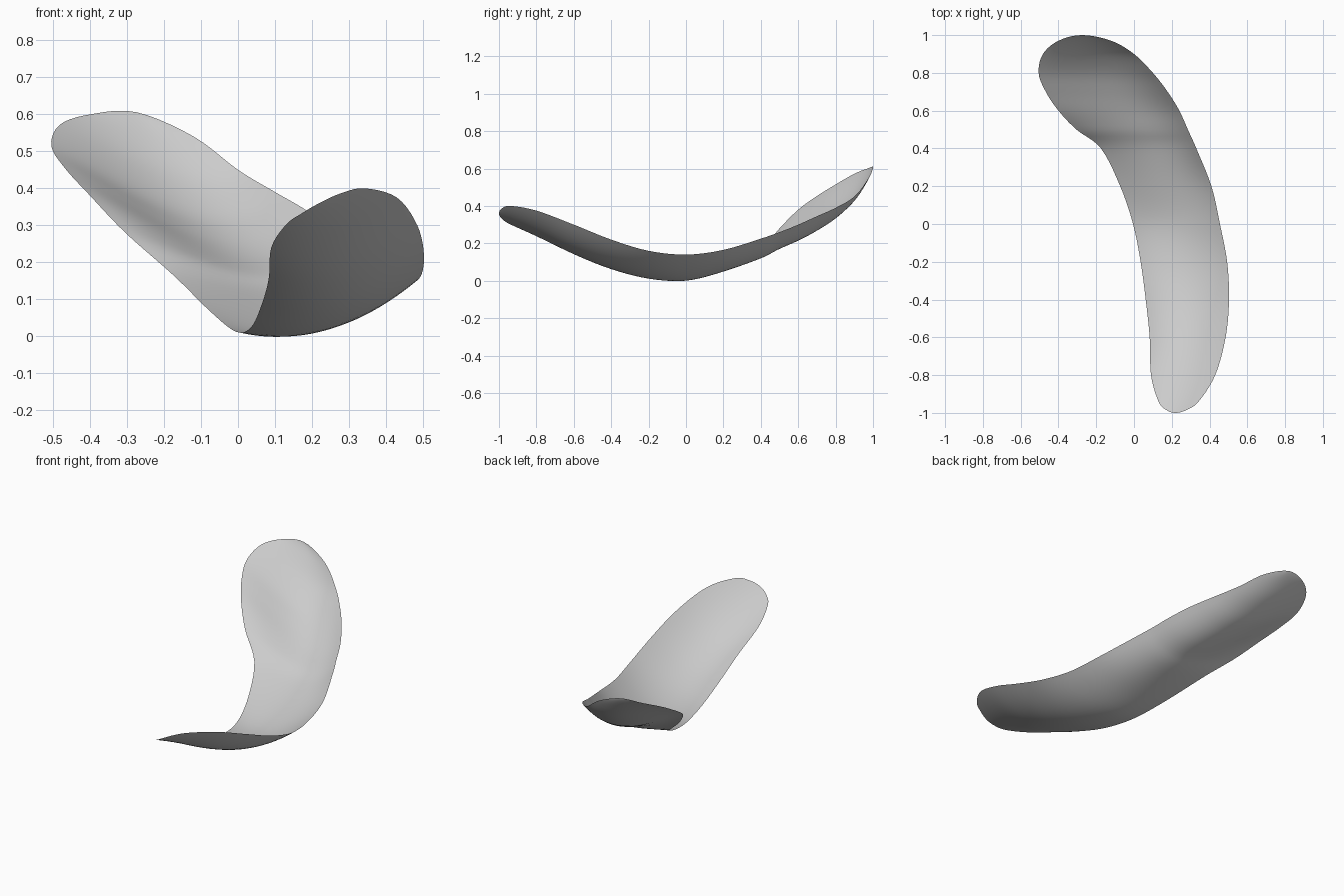
import bpy
import bmesh
from mathutils import Vector

cube = bpy.data.objects.get("Cube")
if cube:
    bpy.data.objects.remove(cube, do_unlink=True)

LENGTH_STEPS = 5
WIDTH_STEPS = 20
REAR_SKEW = .6  # how far the hollow leans to the right rim at the back

# Stations along the length: y, left rim x z, right rim x z, hollow depth
STATIONS = [
    (-1, .22, .36, .22, .36, 0),
    (-.985, .172, .332, .277, .386, .006),
    (-.94, .13, .302, .342, .4, .018),
    (-.8, .09, .24, .43, .375, .042),
    (-.6, .083, .155, .485, .3, .065),
    (-.4, .062, .08, .503, .22, .07),
    (-.2, .035, .024, .493, .16, .062),
    (0, -.005, .012, .455, .14, .058),
    (.2, -.073, .065, .41, .165, .06),
    (.4, -.175, .165, .33, .225, .075),
    (.5, -.305, .28, .285, .26, .09),
    (.6, -.4, .38, .24, .3, .105),
    (.7, -.467, .453, .178, .345, .105),
    (.8, -.505, .515, .1, .39, .09),
    (.9, -.482, .572, 0, .45, .055),
    (.97, -.4, .6, -.12, .54, .022),
    (1, -.275, .606, -.275, .606, 0),
]


def spline(a, b, c, d, t):
    """Catmull-Rom blend between b and c."""
    return b + .5 * t * (c - a + t * (2 * a - 5 * b + 4 * c - d + t * (3 * (b - c) + d - a)))


def flipped(row):
    """Swap the rims, so the outline turns smoothly round a tip."""
    y, xl, zl, xr, zr, hollow = row
    return (y, xr, zr, xl, zl, -hollow)


def smooth_stations(rows):
    """Fill in extra stations so the rims run in smooth curves."""
    padded = [flipped(rows[1])] + rows + [flipped(rows[-2])]
    result = []
    for i in range(len(rows) - 1):
        group = padded[i:i + 4]
        for step in range(LENGTH_STEPS):
            t = step / LENGTH_STEPS
            result.append([spline(*values, t) for values in zip(*group)])
    return result + [rows[-1]]


# One curved sheet lofted between its two rims
bm = bmesh.new()
grid = []
for y, xl, zl, xr, zr, hollow in smooth_stations(STATIONS):
    left, right = Vector((xl, y, zl)), Vector((xr, y, zr))
    skew = REAR_SKEW * min(max(y * 2, 0), 1)
    row = []
    for j in range(WIDTH_STEPS + 1):
        t = j / WIDTH_STEPS
        point = left.lerp(right, t)
        point.z -= hollow * 4 * t * (1 - t) * (1 + skew * (2 * t - 1))
        row.append(bm.verts.new(point))
    grid.append(row)

for near, far in zip(grid, grid[1:]):
    for j in range(WIDTH_STEPS):
        bm.faces.new((near[j], near[j + 1], far[j + 1], far[j]))

# Close the tips and shade the sheet smooth
bmesh.ops.remove_doubles(bm, verts=bm.verts, dist=.0005)
bmesh.ops.dissolve_degenerate(bm, edges=bm.edges, dist=.0001)
for face in bm.faces:
    face.smooth = True

mesh = bpy.data.meshes.new("curved_shell")
bm.to_mesh(mesh)
bm.free()
shell = bpy.data.objects.new("curved_shell", mesh)
bpy.context.collection.objects.link(shell)

# Plain grey finish
grey = bpy.data.materials.new("light_grey")
grey.use_nodes = True
colour = (.6, .6, .6, 1)
grey.diffuse_color = colour
grey.node_tree.nodes["Principled BSDF"].inputs["Base Color"].default_value = colour
mesh.materials.append(grey)
